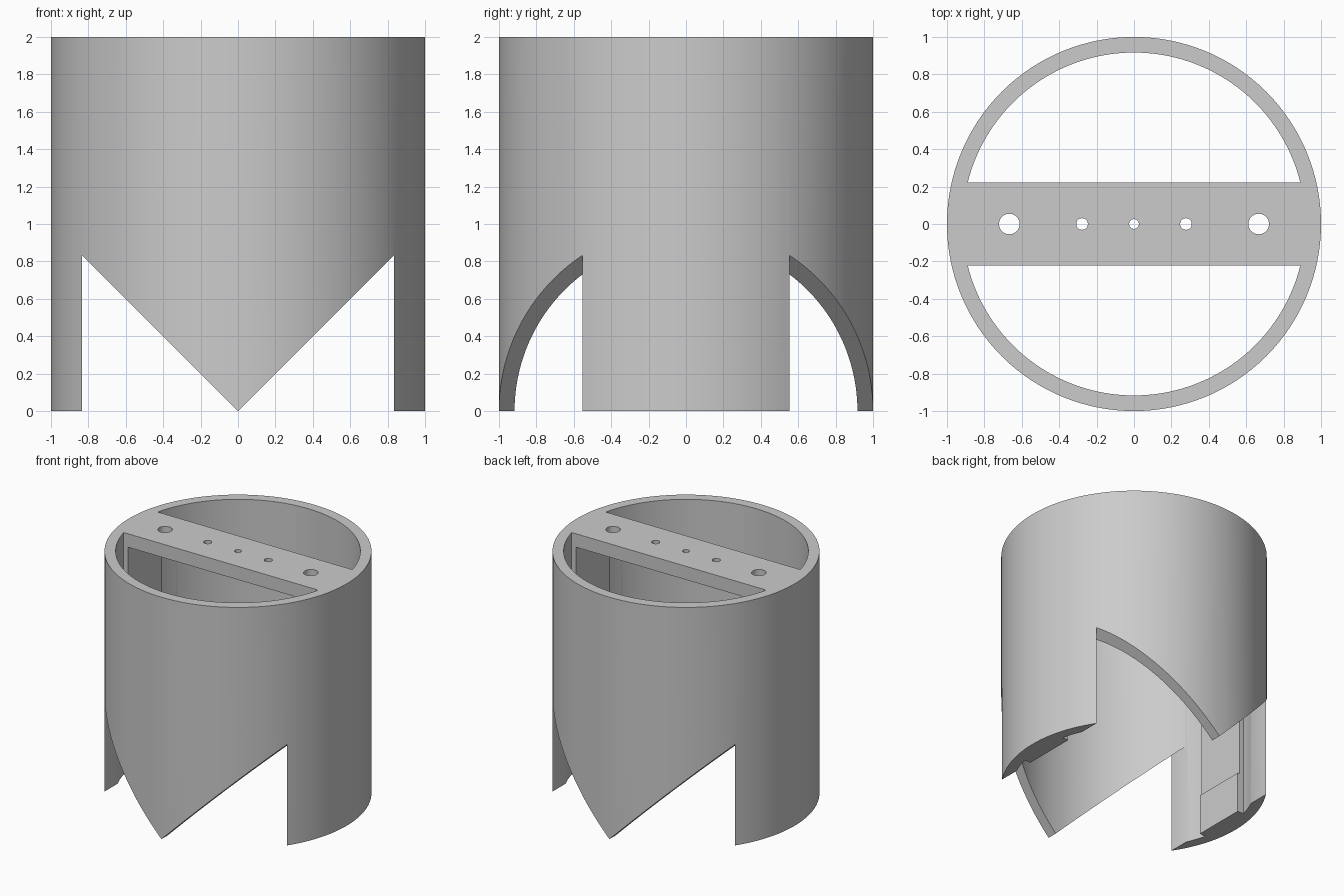
import bpy, bmesh, math
from mathutils import Matrix

cube = bpy.data.objects.get("Cube")
if cube:
    bpy.data.objects.remove(cube, do_unlink=True)

U = 1 / 18                      # design unit: outer radius is 18 units
HALF_BAR = 4 * U
NOTCH = 15 * U

grey = bpy.data.materials.new("light_grey")
grey.use_nodes = True
grey.diffuse_color = (0.6, 0.6, 0.6, 1)
grey.node_tree.nodes["Principled BSDF"].inputs["Base Color"].default_value = (0.6, 0.6, 0.6, 1)


def make(name, bm):
    bmesh.ops.recalc_face_normals(bm, faces=bm.faces)
    mesh = bpy.data.meshes.new(name)
    bm.to_mesh(mesh)
    bm.free()
    mesh.materials.append(grey)
    ob = bpy.data.objects.new(name, mesh)
    bpy.context.collection.objects.link(ob)
    return ob


def box(name, x0, x1, y0, y1, z0, z1):
    bm = bmesh.new()
    size = Matrix.Diagonal((x1 - x0, y1 - y0, z1 - z0, 1))
    mid = Matrix.Translation(((x0 + x1) / 2, (y0 + y1) / 2, (z0 + z1) / 2))
    bmesh.ops.create_cube(bm, size=1, matrix=mid @ size)
    return make(name, bm)


def cylinder(bm, radius, z0, z1, x=0, segments=128):
    bmesh.ops.create_cone(bm, cap_ends=True, segments=segments, radius1=radius, radius2=radius,
                          depth=z1 - z0, matrix=Matrix.Translation((x, 0, (z0 + z1) / 2)))


def select(ob):
    bpy.ops.object.select_all(action='DESELECT')
    ob.select_set(True)
    bpy.context.view_layer.objects.active = ob


def cut(ob, cutter):
    cutter.hide_render = True
    mod = ob.modifiers.new("cut", 'BOOLEAN')
    mod.operation = 'DIFFERENCE'
    mod.solver = 'EXACT'
    mod.object = cutter
    select(ob)
    bpy.ops.object.modifier_apply(modifier=mod.name)
    bpy.data.objects.remove(cutter, do_unlink=True)


def smooth(ob):
    select(ob)
    bpy.ops.object.shade_smooth_by_angle(angle=math.radians(25))


# Tube wall, bored right through
bm = bmesh.new()
cylinder(bm, 1, 0, 2)
tube = make("tube_wall", bm)
bm = bmesh.new()
cylinder(bm, 16.5 * U, -0.2, 2.2)
cut(tube, make("bore_cutter", bm))

# V-shaped notches running front to back leave two points and two side skirts
profile = [(0, 0), (NOTCH, NOTCH), (NOTCH, -0.2), (-NOTCH, -0.2), (-NOTCH, NOTCH)]
bm = bmesh.new()
face = bm.faces.new([bm.verts.new((x, -1.2, z)) for x, z in profile])
ext = bmesh.ops.extrude_face_region(bm, geom=[face])
bmesh.ops.translate(bm, vec=(0, 2.4, 0),
                    verts=[v for v in ext["geom"] if isinstance(v, bmesh.types.BMVert)])
cut(tube, make("notch_cutter", bm))
smooth(tube)

# Cross bar, flush with the rim, drilled with five holes
bar = box("cross_bar", -0.94, 0.94, -HALF_BAR, HALF_BAR, 2 - 2 * U, 2)
bm = bmesh.new()
for x, r in ((0, 0.026), (5 * U, 0.031), (-5 * U, 0.031), (12 * U, 0.055), (-12 * U, 0.055)):
    cylinder(bm, r, 1.7, 2.2, x, 32)
cut(bar, make("hole_cutter", bm))
smooth(bar)

# Flat legs under the bar, each with a slightly thicker foot
for side, s in (("left", 1), ("right", -1)):
    for part, inner, z0, z1 in (("leg", 0.85, 6 * U, 2 - U), ("foot", NOTCH, 0, 6 * U)):
        xs = sorted((s * inner, s * 0.94))
        box(f"{side}_{part}", *xs, -HALF_BAR, HALF_BAR, z0, z1)
